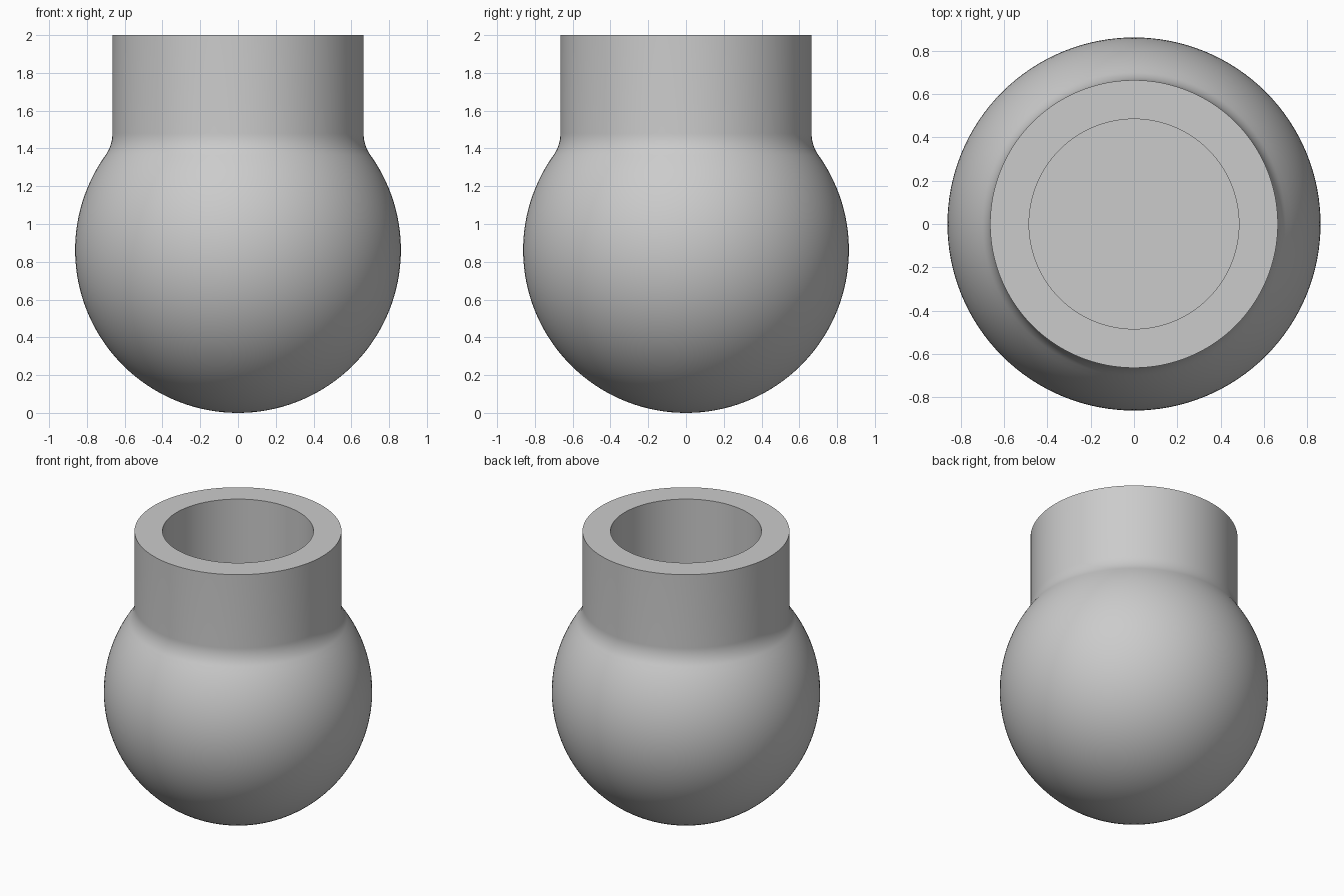
import bpy, bmesh
from math import sin, cos, pi, sqrt, atan2, radians

cube = bpy.data.objects.get("Cube")
if cube:
    bpy.data.objects.remove(cube, do_unlink=True)

BALL, NECK, BORE, FILLET = 0.8625, 0.665, 0.485, 0.2
TOP, FLOOR = 2.0, 1.1
SEGMENTS = 128

grey = bpy.data.materials.new("light grey")
grey.use_nodes = True
colour = (0.6, 0.6, 0.6, 1)
grey.diffuse_color = colour
grey.node_tree.nodes["Principled BSDF"].inputs["Base Color"].default_value = colour


def arc(r, z, radius, start, end, steps):
    """Points of an arc in the radius/height plane."""
    angles = [start + (end - start) * i / steps for i in range(steps + 1)]
    return [(r + radius * cos(a), z + radius * sin(a)) for a in angles]


# Fillet circle touching both the ball and the neck
fillet_r = NECK + FILLET
fillet_z = BALL + sqrt((BALL + FILLET) ** 2 - fillet_r ** 2)
touch = atan2(fillet_z - BALL, fillet_r)

# Half profile: ball, fillet, neck, rim, bore, floor
profile = arc(0, BALL, BALL, -pi / 2, touch, 48)
profile[0] = (0, 0)
profile += arc(fillet_r, fillet_z, FILLET, pi + touch, pi, 10)[1:]
profile += [(NECK, TOP), (BORE, TOP), (BORE, FLOOR), (0, FLOOR)]

# Turn the profile about the vertical axis
bm = bmesh.new()
verts = [bm.verts.new((r, 0, z)) for r, z in profile]
edges = [bm.edges.new(pair) for pair in zip(verts, verts[1:])]
bmesh.ops.spin(bm, geom=verts + edges, cent=(0, 0, 0), axis=(0, 0, 1),
               angle=2 * pi, steps=SEGMENTS, use_duplicate=False)
bmesh.ops.remove_doubles(bm, verts=bm.verts, dist=0.0001)
bmesh.ops.recalc_face_normals(bm, faces=bm.faces)

mesh = bpy.data.meshes.new("hollow_neck_ball")
bm.to_mesh(mesh)
bm.free()
mesh.materials.append(grey)
body = bpy.data.objects.new("hollow_neck_ball", mesh)
bpy.context.collection.objects.link(body)

# Smooth surfaces with crisp rim edges
bpy.ops.object.select_all(action="DESELECT")
body.select_set(True)
bpy.context.view_layer.objects.active = body
bpy.ops.object.shade_smooth_by_angle(angle=radians(30))
